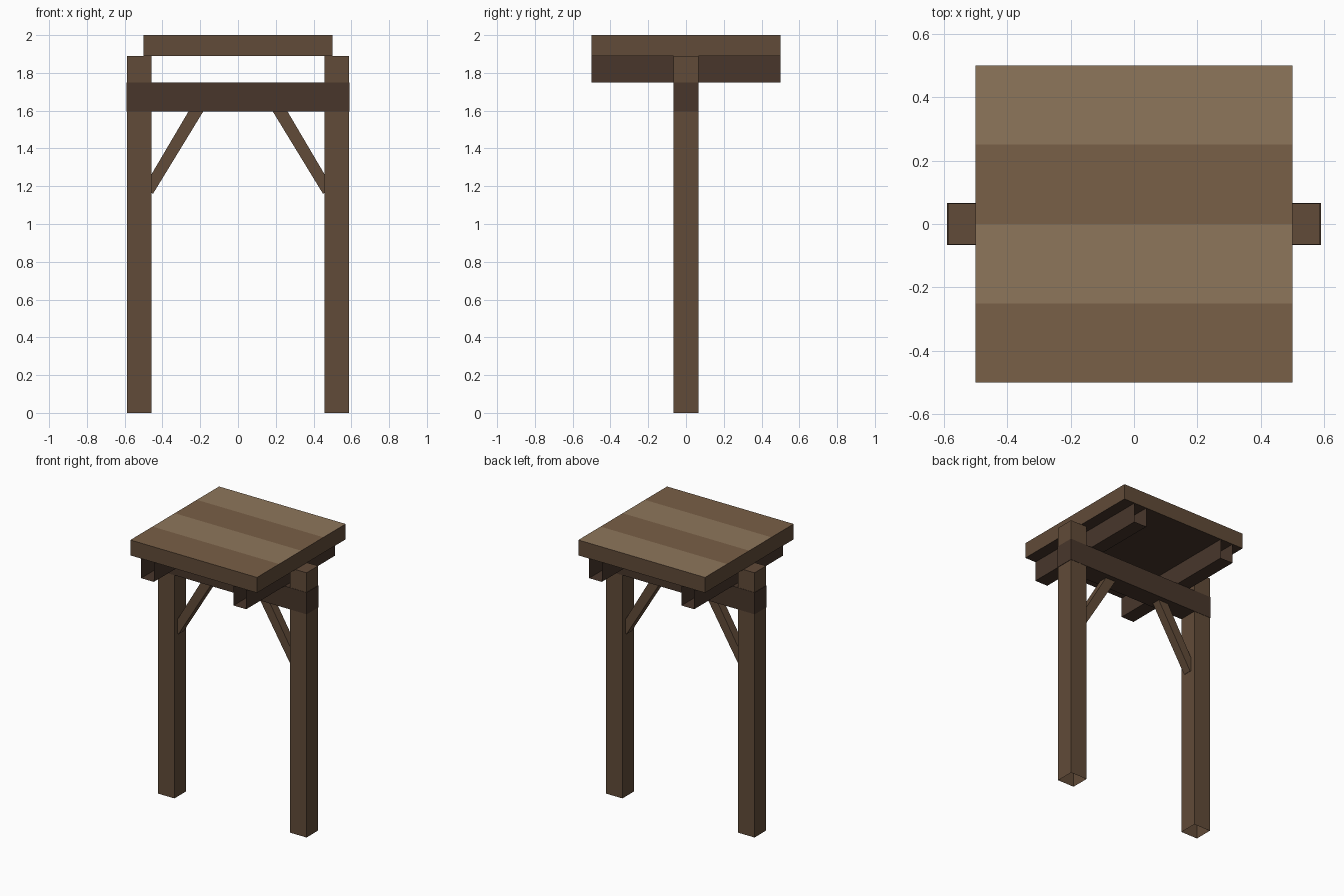
import bpy, bmesh

if "Cube" in bpy.data.objects:
    bpy.data.objects.remove(bpy.data.objects["Cube"])


def material(name, rgb):
    m = bpy.data.materials.new(name)
    m.diffuse_color = (*rgb, 1)
    m.use_nodes = True
    m.node_tree.nodes["Principled BSDF"].inputs["Base Color"].default_value = m.diffuse_color
    return m


POST = material("post_wood", (0.12, 0.07, 0.04))
BEAM = material("beam_wood", (0.065, 0.037, 0.024))
LIGHT = material("light_plank", (0.27, 0.18, 0.105))
DARK = material("dark_plank", (0.19, 0.115, 0.063))


def finish(name, bm, mats):
    mesh = bpy.data.meshes.new(name)
    bm.normal_update()
    bm.to_mesh(mesh)
    bm.free()
    for m in mats:
        mesh.materials.append(m)
    ob = bpy.data.objects.new(name, mesh)
    bpy.context.collection.objects.link(ob)
    return ob


def box_bm(lo, hi, open_dirs=()):
    """Box between two corners; faces pointing along open_dirs are left off."""
    bm = bmesh.new()
    bmesh.ops.create_cube(bm, size=1)
    for v in bm.verts:
        v.co = [(a + b) / 2 + c * (b - a) for a, b, c in zip(lo, hi, v.co)]
    bm.normal_update()
    ends = [f for f in bm.faces
            if any(sum(n * d for n, d in zip(f.normal, dr)) > 0.9 for dr in open_dirs)]
    bmesh.ops.delete(bm, geom=ends, context='FACES')
    return bm


# Deck slab, cut into four plank stripes with alternating tops
deck = box_bm((-0.5, -0.5, 1.89), (0.5, 0.5, 2.0))
for y in (-0.25, 0, 0.25):
    bmesh.ops.bisect_plane(deck, geom=deck.verts[:] + deck.edges[:] + deck.faces[:],
                           plane_co=(0, y, 0), plane_no=(0, 1, 0))
deck.normal_update()
for f in deck.faces:
    if f.normal.z > 0.9:
        f.material_index = 1 + int((f.calc_center_median().y + 0.5) // 0.25) % 2
    elif f.normal.z < -0.9:
        f.material_index = 3
finish("deck", deck, [POST, DARK, LIGHT, BEAM])

# Cross beam joining the posts
finish("cross_beam", box_bm((-0.59, -0.067, 1.595), (0.59, 0.067, 1.75)), [BEAM])

for side, s in (("left", -1), ("right", 1)):
    # Post, open underneath
    x = 0.522 * s
    finish(side + "_post", box_bm((x - 0.065, -0.065, 0), (x + 0.065, 0.065, 1.89),
                                  [(0, 0, -1)]), [POST])

    # Deck joist, open at both ends
    x = 0.365 * s
    finish(side + "_joist", box_bm((x - 0.05, -0.5, 1.75), (x + 0.05, 0.5, 1.89),
                                   [(0, 1, 0), (0, -1, 0)]), [BEAM])

    # Diagonal brace, its ends sunk into post and beam
    bm = bmesh.new()
    profile = [(0.45, 1.16), (0.50, 1.192), (0.236, 1.64), (0.157, 1.64)]
    face = bm.faces.new([bm.verts.new((px * s, -0.03, pz)) for px, pz in profile])
    ext = bmesh.ops.extrude_face_region(bm, geom=[face], use_keep_orig=True)
    bmesh.ops.translate(bm, vec=(0, 0.06, 0),
                        verts=[g for g in ext["geom"] if isinstance(g, bmesh.types.BMVert)])
    bmesh.ops.recalc_face_normals(bm, faces=bm.faces[:])
    finish(side + "_brace", bm, [POST])
